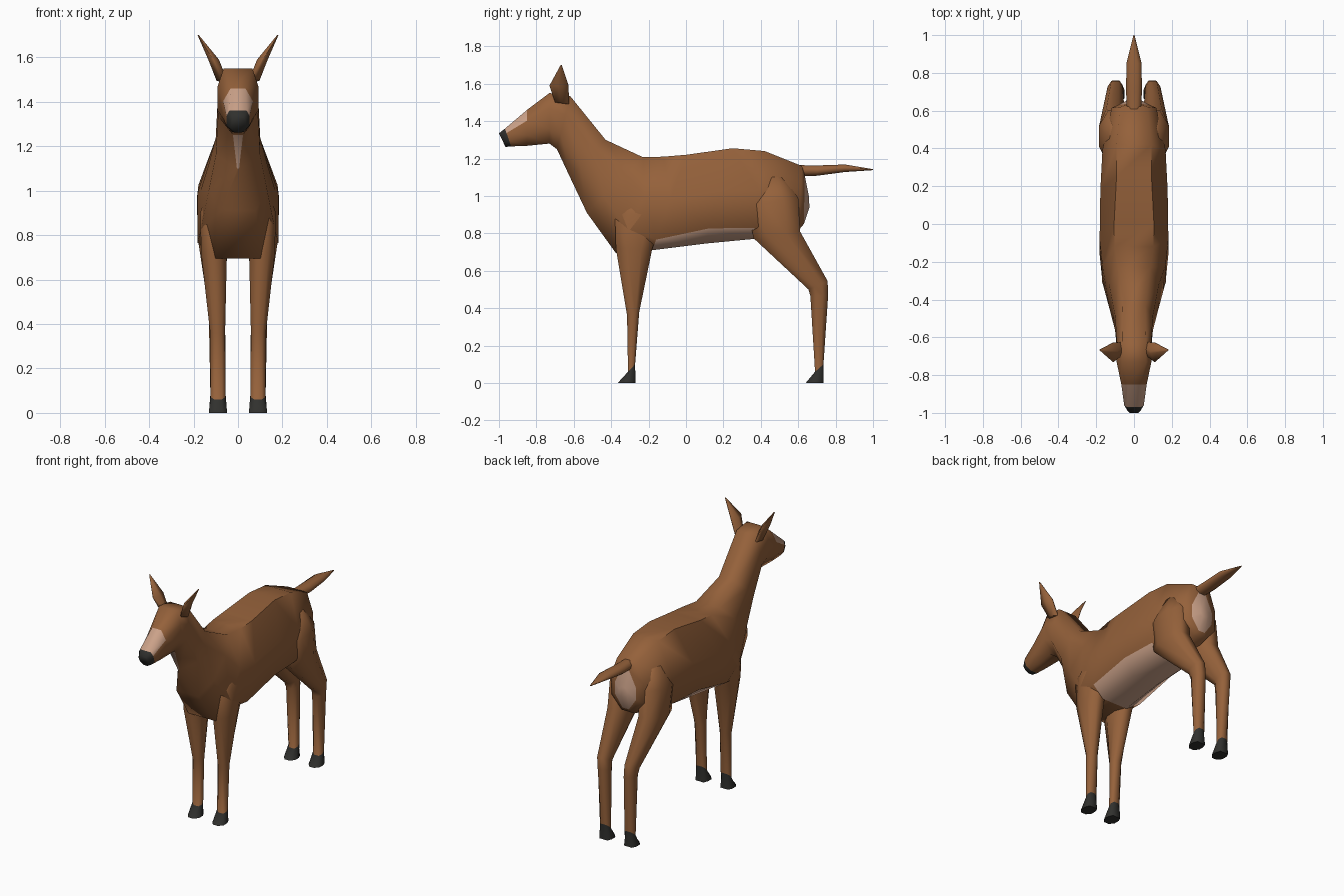
import bpy, bmesh, math


def material(name, rgb):
    m = bpy.data.materials.new(name)
    m.diffuse_color = (*rgb, 1)
    return m


MATS = [material("brown_coat", (0.30, 0.12, 0.043)),
        material("pale_cream", (0.60, 0.36, 0.25)),
        material("dark_hoof", (0.03, 0.03, 0.027))]
COAT, CREAM, DARK = 0, 1, 2


def ring(a, b, w, x=0, t=0.5, u=0.4, l=-0.4, d=0.5):
    """Eight points from edge a to edge b (y, z); t and d are end widths, u and l side heights."""
    c = [(p + q) / 2 for p, q in zip(a, b)]
    h = [(p - q) / 2 for p, q in zip(a, b)]
    half = [(t, 1), (1, u), (1, l), (d, -1)]
    pts = half + [(-s, k) for s, k in reversed(half)]
    return [(x + s * w, c[0] + k * h[0], c[1] + k * h[1]) for s, k in pts]


def loft(name, rings, paint=lambda seg, k: COAT, ends=(COAT, COAT), mirror=1, angle=70):
    """Skin the rings; paint(segment, column) picks the colour. Column 3 is the b edge, 7 the a edge."""
    bm = bmesh.new()
    rows = [[bm.verts.new((x * mirror, y, z)) for x, y, z in r] for r in rings]
    for i in range(len(rows) - 1):
        for k in range(8):
            n = (k + 1) % 8
            f = bm.faces.new((rows[i][k], rows[i][n], rows[i + 1][n], rows[i + 1][k]))
            f.material_index = paint(i, k)
    for r, m in ((rows[0], ends[0]), (rows[-1], ends[1])):
        bm.faces.new(r).material_index = m
    bmesh.ops.recalc_face_normals(bm, faces=bm.faces)
    me = bpy.data.meshes.new(name)
    bm.to_mesh(me)
    bm.free()
    for m in MATS:
        me.materials.append(m)
    ob = bpy.data.objects.new(name, me)
    bpy.context.collection.objects.link(ob)
    bpy.ops.object.select_all(action='DESELECT')
    ob.select_set(True)
    bpy.context.view_layer.objects.active = ob
    bpy.ops.object.shade_smooth_by_angle(angle=math.radians(angle))
    return ob


# Head, neck and trunk in one skin, from nose to rump
body = [
    ring((-1.0, 1.335), (-0.965, 1.262), 0.034, t=0.7, d=0.4),
    ring((-0.968, 1.36), (-0.935, 1.265), 0.052, t=0.75, u=0.5),
    ring((-0.85, 1.46), (-0.85, 1.268), 0.067, t=0.5, u=0.4),
    ring((-0.73, 1.55), (-0.73, 1.28), 0.092, t=0.7, u=0.4),
    ring((-0.62, 1.535), (-0.69, 1.25), 0.09, t=0.7, u=0.3, d=0.25),
    ring((-0.43, 1.30), (-0.62, 1.10), 0.10, t=0.6, d=0.05),
    ring((-0.23, 1.207), (-0.53, 0.91), 0.132, t=0.65, d=0.6),
    ring((-0.12, 1.21), (-0.375, 0.695), 0.167, t=0.62, u=0.2, l=-0.5, d=0.6),
    ring((0.0, 1.22), (-0.18, 0.71), 0.182, t=0.58, u=0.1, l=-0.78, d=0.5),
    ring((0.25, 1.255), (0.10, 0.745), 0.178, t=0.52, u=0.1, l=-0.68, d=0.5),
    ring((0.42, 1.24), (0.36, 0.77), 0.167, t=0.55, u=0.1, l=-0.75, d=0.4),
    ring((0.62, 1.16), (0.605, 0.82), 0.118, t=0.6, u=0.3, l=-0.5, d=0.4),
    ring((0.635, 1.11), (0.63, 0.85), 0.078, t=0.35, u=0.2, l=-0.4, d=0.3),
    ring((0.657, 1.0), (0.66, 0.94), 0.03, t=0.5, d=0.5),
]


def body_paint(seg, k):
    if seg == 0:
        return DARK                              # nose
    if seg == 1 and k in (6, 7, 0):
        return CREAM                             # muzzle blaze
    if seg == 4 and k == 3:
        return CREAM                             # throat
    if seg in (8, 9) and k in (2, 3, 4):
        return CREAM                             # belly
    return CREAM if seg >= 12 else COAT          # rump


loft("body", body, body_paint, (DARK, CREAM))

# Tail
loft("tail", [
    ring((0.58, 1.165), (0.58, 1.105), 0.036),
    ring((0.70, 1.163), (0.70, 1.108), 0.042),
    ring((0.85, 1.168), (0.85, 1.128), 0.040),
    ring((1.0, 1.143), (1.0, 1.138), 0.003),
])


def leg_paint(last):
    return lambda seg, k: DARK if seg >= last else COAT


for side, s in (("right", 1), ("left", -1)):
    # Front leg with hoof
    loft(side + "_front_leg", [
        ring((-0.28, 1.06), (-0.18, 1.06), 0.02, 0.10),
        ring((-0.38, 0.90), (-0.12, 0.90), 0.060, 0.110),
        ring((-0.375, 0.72), (-0.18, 0.72), 0.058, 0.108),
        ring((-0.315, 0.36), (-0.25, 0.38), 0.034, 0.092),
        ring((-0.31, 0.06), (-0.272, 0.10), 0.034, 0.09),
        ring((-0.365, 0.0), (-0.27, 0.0), 0.041, 0.09, t=0.45, d=0.7),
    ], leg_paint(4), (COAT, DARK), s)
    # Hind leg with thigh, hock and hoof
    loft(side + "_hind_leg", [
        ring((0.42, 1.10), (0.52, 1.10), 0.03, 0.10),
        ring((0.33, 0.95), (0.60, 0.99), 0.080, 0.105, d=0.4),
        ring((0.36, 0.775), (0.61, 0.81), 0.068, 0.113),
        ring((0.655, 0.50), (0.757, 0.545), 0.040, 0.10),
        ring((0.665, 0.465), (0.76, 0.47), 0.037, 0.095),
        ring((0.69, 0.06), (0.735, 0.10), 0.034, 0.09),
        ring((0.64, 0.0), (0.735, 0.0), 0.041, 0.09, t=0.45, d=0.7),
    ], leg_paint(5), (COAT, DARK), s)
    # Ear
    loft(side + "_ear", [
        ring((-0.70, 1.50), (-0.625, 1.49), 0.024, 0.072, t=0.2, u=0.2, l=-0.2, d=0.2),
        ring((-0.73, 1.59), (-0.628, 1.59), 0.024, 0.110, t=0.1, u=0.1, l=-0.1, d=0.1),
        ring((-0.67, 1.70), (-0.664, 1.70), 0.003, 0.179),
    ], mirror=s)
